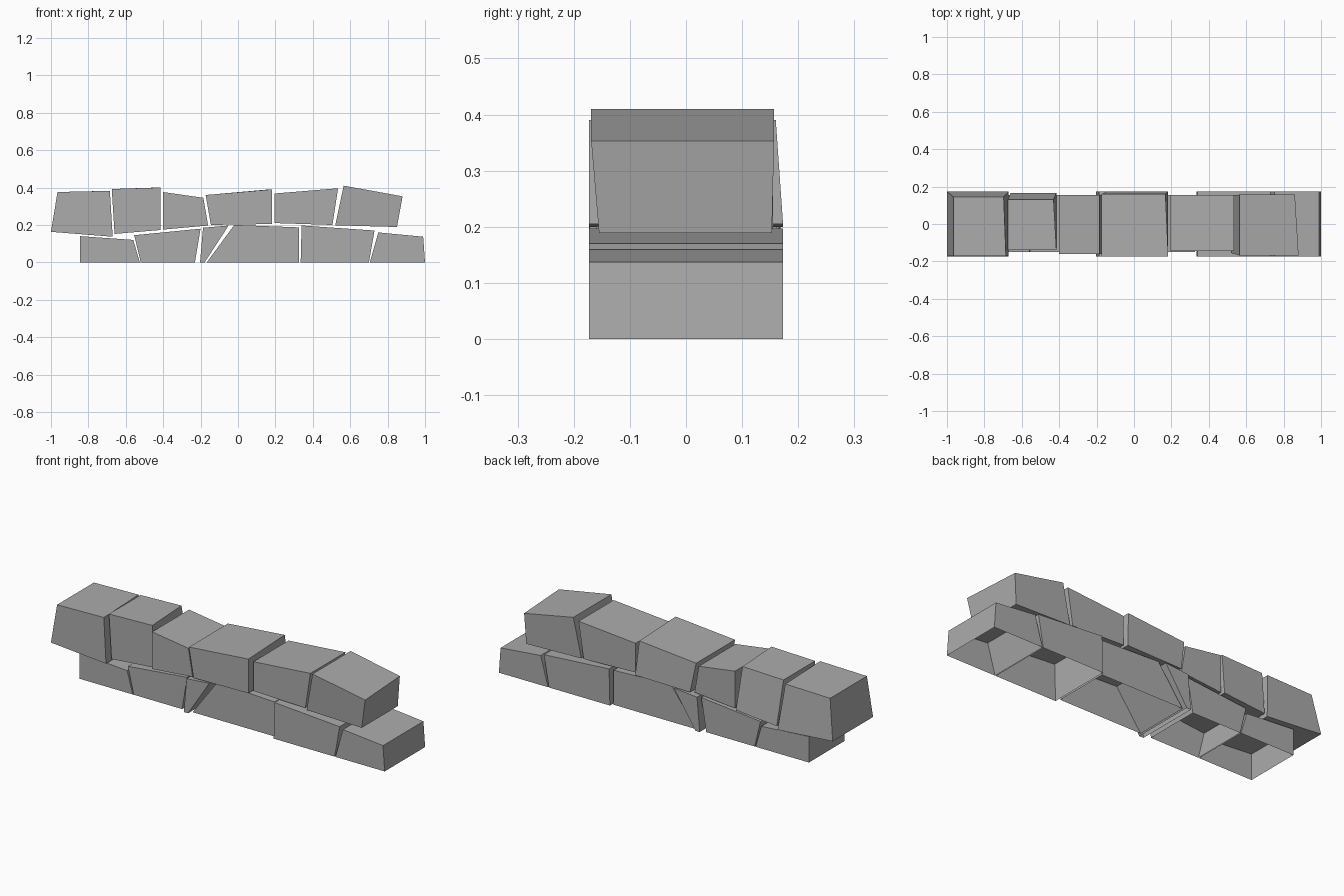
import bpy
import bmesh

cube = bpy.data.objects.get("Cube")
if cube:
    bpy.data.objects.remove(cube, do_unlink=True)

stone_grey = bpy.data.materials.new("stone_grey")
stone_grey.use_nodes = True
stone_grey.diffuse_color = (0.41, 0.41, 0.41, 1)
stone_grey.node_tree.nodes["Principled BSDF"].inputs["Base Color"].default_value = (0.41, 0.41, 0.41, 1)


def stone(name, profile, bottom_y, top_y, open_base=False, back_shift=0):
    """Tapered block: profile runs bottom left, top left, top right, bottom right."""
    bm = bmesh.new()
    rings = []
    for side in (0, 1):
        ring = []
        for i, (x, z) in enumerate(profile):
            y = (top_y if i in (1, 2) else bottom_y)[side]
            # back edge of the right end can be turned inwards
            x -= back_shift if side == 1 and i == 2 else 0
            ring.append(bm.verts.new((x, y, z)))
        rings.append(ring)
    front, back = rings
    bm.faces.new(front)
    bm.faces.new(back[::-1])
    for i in range(4):
        j = (i + 1) % 4
        if open_base and i == 3:
            continue
        bm.faces.new((front[j], front[i], back[i], back[j]))
    bmesh.ops.recalc_face_normals(bm, faces=bm.faces[:])
    mesh = bpy.data.meshes.new(name)
    bm.to_mesh(mesh)
    bm.free()
    mesh.materials.append(stone_grey)
    bpy.context.collection.objects.link(bpy.data.objects.new(name, mesh))


wide = (-0.173, 0.173)
slim = (-0.15, 0.155)

# Lower course, hollow underneath
lower = [
    ([(-0.845, 0), (-0.845, 0.14), (-0.56, 0.12), (-0.525, 0)], slim),
    ([(-0.52, 0), (-0.555, 0.145), (-0.2, 0.18), (-0.23, 0)], slim),
    ([(-0.203, 0), (-0.187, 0.185), (-0.05, 0.197), (-0.178, 0)], wide),
    ([(-0.167, 0), (-0.02, 0.2), (0.325, 0.187), (0.325, 0)], slim),
    ([(0.335, 0), (0.34, 0.197), (0.73, 0.17), (0.70, 0)], wide),
    ([(0.705, 0), (0.75, 0.16), (0.99, 0.137), (1, 0)], wide),
]
for n, (profile, depth) in enumerate(lower, 1):
    stone(f"lower_stone_{n}", profile, depth, depth, open_base=True)

# Upper course, closed blocks with leaning backs
upper = [
    ([(-1, 0.163), (-0.965, 0.376), (-0.685, 0.382), (-0.67, 0.137)], wide, (-0.17, 0.145), 0.012),
    ([(-0.66, 0.152), (-0.675, 0.392), (-0.415, 0.4), (-0.415, 0.173)], (-0.14, 0.166), (-0.14, 0.13), 0.015),
    ([(-0.402, 0.175), (-0.402, 0.376), (-0.185, 0.345), (-0.16, 0.197)], (-0.16, 0.155), (-0.16, 0.155), 0),
    ([(-0.145, 0.2), (-0.173, 0.36), (0.183, 0.39), (0.183, 0.205)], wide, (-0.173, 0.16), 0.015),
    ([(0.194, 0.21), (0.194, 0.368), (0.535, 0.396), (0.505, 0.2)], (-0.145, 0.155), (-0.145, 0.155), 0),
    ([(0.52, 0.198), (0.565, 0.41), (0.88, 0.353), (0.85, 0.189)], (-0.155, 0.153), (-0.169, 0.157), 0.02),
]
for n, (profile, bottom_y, top_y, shift) in enumerate(upper, 1):
    stone(f"upper_stone_{n}", profile, bottom_y, top_y, back_shift=shift)
